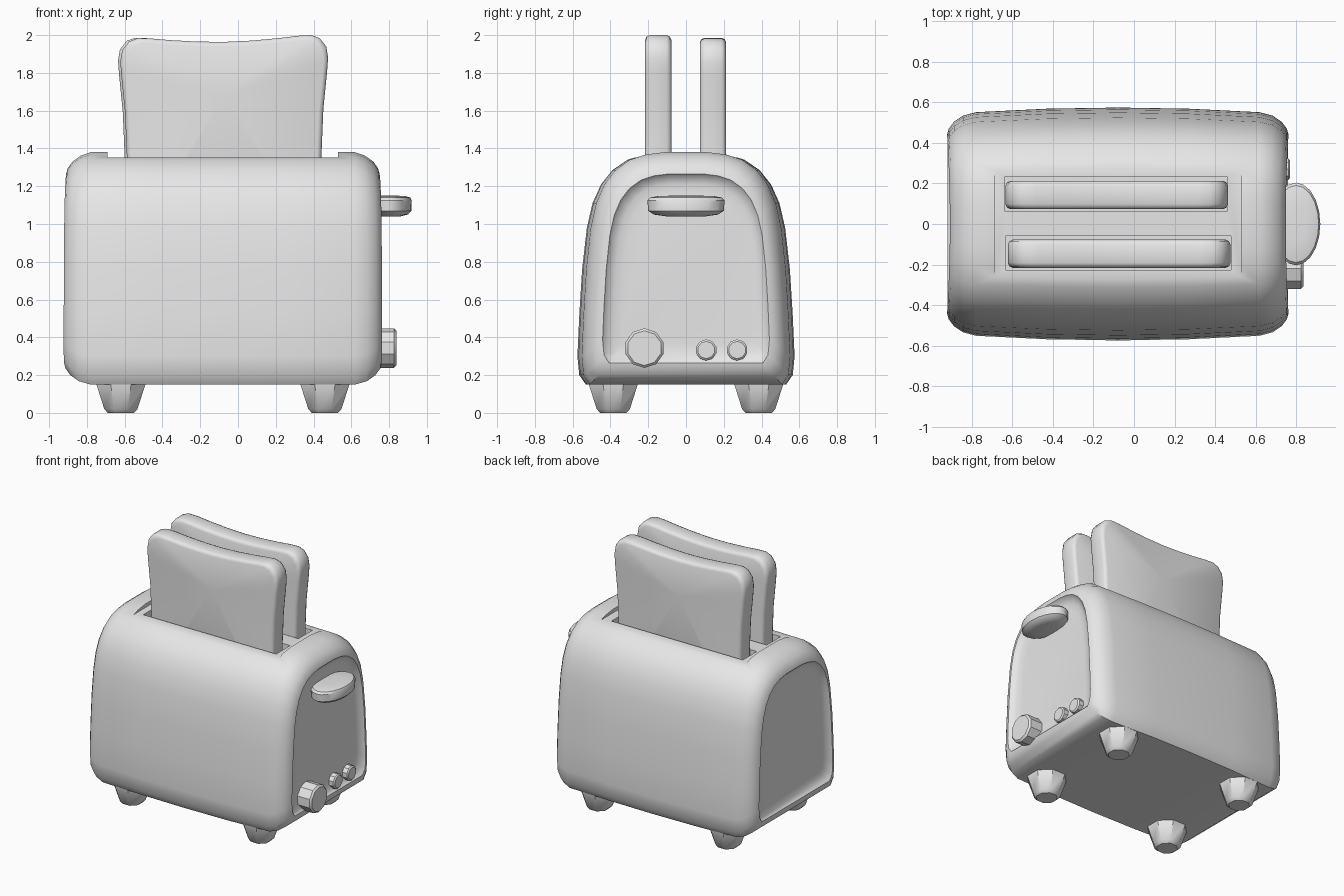
import bpy, bmesh, math
from mathutils import Vector, Matrix

if "Cube" in bpy.data.objects:
    bpy.data.objects.remove(bpy.data.objects["Cube"])

grey = bpy.data.materials.new("light_grey")
grey.diffuse_color = (0.8, 0.8, 0.8, 1)
grey.use_nodes = True
grey.node_tree.nodes["Principled BSDF"].inputs["Base Color"].default_value = grey.diffuse_color


def make(name, bm):
    bmesh.ops.recalc_face_normals(bm, faces=bm.faces)
    me = bpy.data.meshes.new(name)
    bm.to_mesh(me)
    bm.free()
    ob = bpy.data.objects.new(name, me)
    bpy.context.collection.objects.link(ob)
    me.materials.append(grey)
    return ob


def smooth(ob, angle=35):
    bpy.ops.object.select_all(action='DESELECT')
    ob.select_set(True)
    bpy.context.view_layer.objects.active = ob
    bpy.ops.object.shade_smooth_by_angle(angle=math.radians(angle))


def loft(name, rings, fan=False):
    """Skin a list of closed rings; caps are ngons or fans round the centre."""
    bm = bmesh.new()
    vs = [[bm.verts.new(p) for p in r] for r in rings]
    n = len(rings[0])
    for a, b in zip(vs, vs[1:]):
        for i in range(n):
            bm.faces.new((a[i], a[(i + 1) % n], b[(i + 1) % n], b[i]))
    for r in (vs[0], vs[-1]):
        if fan:
            c = bm.verts.new(sum((v.co for v in r), Vector()) / n)
            for i in range(n):
                bm.faces.new((r[i], r[(i + 1) % n], c))
        else:
            bm.faces.new(r)
    return make(name, bm)


def turned(name, centre, axis, steps, sides, sy=1.0, turn=0.0):
    """Rings of (radius, distance along axis); sy stretches the second direction."""
    rings = []
    for r, d in steps:
        ring = []
        for i in range(sides):
            t = turn + 2 * math.pi * i / sides
            u, v = r * math.cos(t), r * sy * math.sin(t)
            off = Vector((u, v, d)) if axis == 'z' else Vector((d, u, v))
            ring.append(Vector(centre) + off)
        rings.append(ring)
    ob = loft(name, rings)
    smooth(ob)
    return ob


def box(name, x0, x1, y0, y1, z0, z1):
    bm = bmesh.new()
    bmesh.ops.create_cube(bm, size=1)
    for v in bm.verts:
        v.co = ((x0 + x1) / 2 + v.co.x * (x1 - x0),
                (y0 + y1) / 2 + v.co.y * (y1 - y0),
                (z0 + z1) / 2 + v.co.z * (z1 - z0))
    return make(name, bm)


# Body: arched section lofted along x, with rounded rims and sunken end panels
CX, ZC = -0.08, 0.765
half = [(0.53, 0.15), (0.565, 0.20), (0.575, 0.30), (0.565, 0.52), (0.55, 0.76),
        (0.525, 0.98), (0.495, 1.11), (0.45, 1.21), (0.39, 1.285), (0.31, 1.34),
        (0.22, 1.368), (0.12, 1.38)]
profile = half + [(-y, z) for y, z in reversed(half)]
end = [(0.35, 0), (0.70, 0), (0.765, 0.018), (0.81, 0.05), (0.835, 0.085),
       (0.843, 0.115), (0.825, 0.13), (0.808, 0.17), (0.803, 0.22)]
stations = [(-h, i) for h, i in reversed(end)] + [(0, 0)] + end
rings = []
for h, inset in stations:
    bulge = 1 - 0.04 * min(1, abs(h) / 0.7) ** 2
    ring = []
    for y, z in profile:
        dip = 0.014 * (1 - (y / 0.575) ** 2) if 0.75 < abs(h) and inset < 0.2 else 0
        ring.append((CX + h - math.copysign(dip, h),
                     y * bulge * (1 - inset / 0.575),
                     ZC + (z - ZC) * (1 - inset / 0.615)))
    rings.append(ring)
body = loft("body", rings)

# Shallow top recess and two bread slots
cutters = [box("recess_cutter", -0.69, 0.53, -0.305, 0.305, 1.352, 1.5),
           box("front_slot_cutter", -0.635, 0.48, -0.228, -0.06, 0.8, 1.6),
           box("back_slot_cutter", -0.64, 0.462, 0.065, 0.233, 0.8, 1.6)]
bpy.context.view_layer.objects.active = body
for c in cutters:
    c.hide_render = True
    m = body.modifiers.new(c.name, 'BOOLEAN')
    m.operation, m.solver, m.object = 'DIFFERENCE', 'EXACT', c
    bpy.ops.object.modifier_apply(modifier=m.name)
    bpy.data.objects.remove(c)
smooth(body)

# Bread slices with a dipped top and soft edges
crust = [(0.50, 0.84), (0.515, 0.9), (0.515, 1.36), (0.525, 1.6), (0.545, 1.8),
         (0.55, 1.87), (0.54, 1.93), (0.505, 1.975), (0.46, 1.992), (0.40, 1.99),
         (0.28, 1.978), (0.14, 1.968), (0, 1.964)]
outline = crust + [(-x, z) for x, z in reversed(crust[:-1])]


def slice_of_bread(name, cx, cy, tilt, drop):
    rings = []
    for dy, inset in ((-0.07, 0.025), (-0.062, 0.008), (-0.045, 0),
                      (0.045, 0), (0.062, 0.008), (0.07, 0.025)):
        rings.append([(cx + x * (1 - inset / 0.55), cy + dy,
                       1.4 + (z - 1.4) * (1 - inset / 0.58) + tilt * x - drop)
                      for x, z in outline])
    smooth(loft(name, rings, fan=True), 60)


slice_of_bread("front_bread", -0.073, -0.147, 0.018, 0)
slice_of_bread("back_bread", -0.085, 0.143, -0.004, 0.008)

# Tapered feet
for fx in (-0.62, 0.46):
    for fy in (-0.385, 0.385):
        turned("foot", (fx, fy, 0), 'z',
               [(0.075, 0), (0.095, 0.02), (0.14, 0.15), (0.14, 0.17)], 8, turn=math.pi / 8)

# Lever: flattened oval with rounded edges
turned("lever", (0.80, 0, 1.095), 'z',
       [(0.06, -0.055), (0.10, -0.045), (0.118, -0.025), (0.12, 0.03),
        (0.112, 0.045), (0.09, 0.052), (0.05, 0.055)], 20, sy=1.7)

# Dial and two buttons on the right end
turned("dial", (0, -0.22, 0.343), 'x',
       [(0.105, 0.70), (0.105, 0.825), (0.092, 0.838)], 10, turn=math.pi / 10)
for by in (0.107, 0.271):
    turned("button", (0, by, 0.333), 'x',
           [(0.056, 0.70), (0.056, 0.762), (0.046, 0.77)], 10, turn=math.pi / 10)
